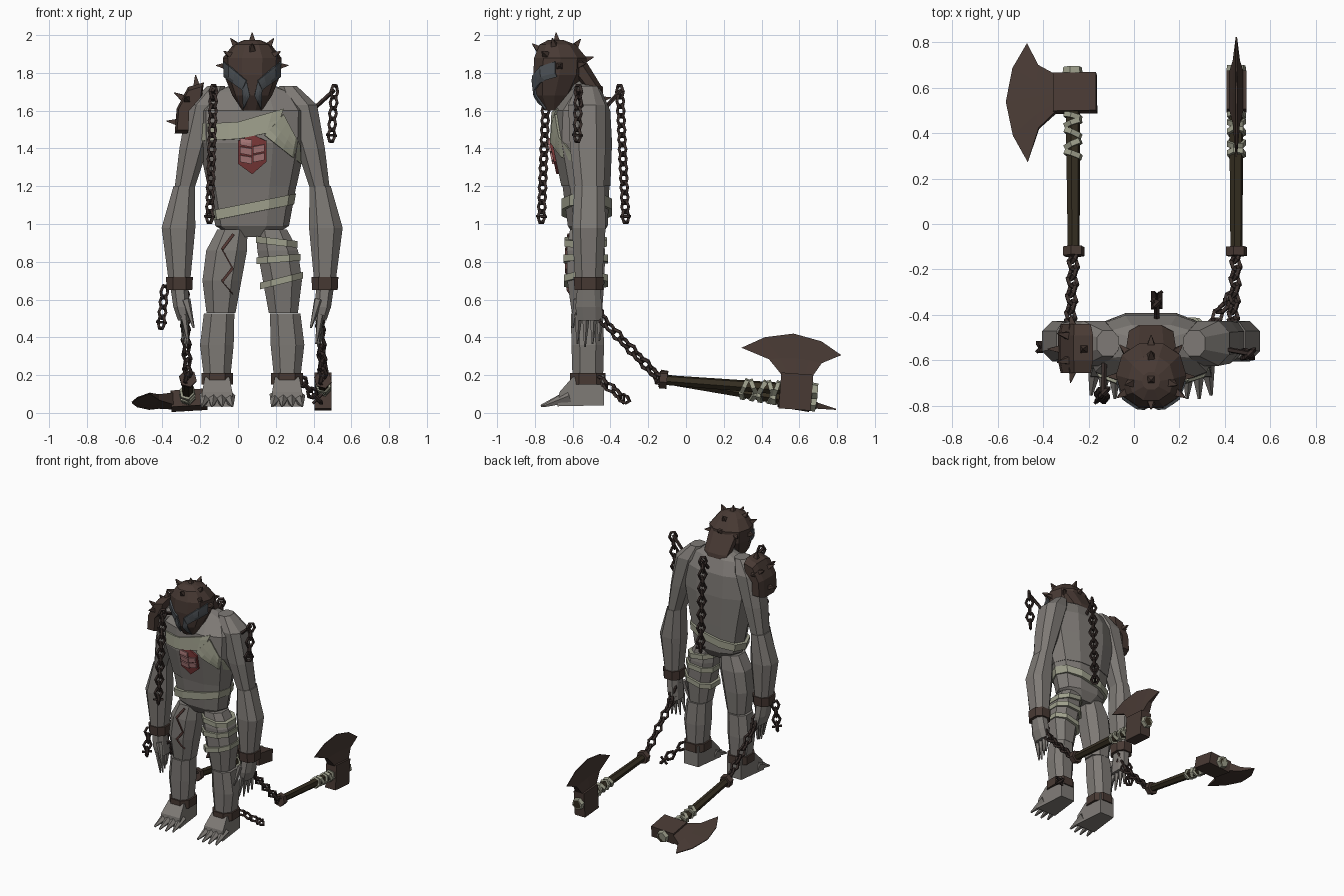
import bpy, bmesh
from math import sin, cos, pi
from mathutils import Vector as V
from mathutils.bvhtree import BVHTree

if "Cube" in bpy.data.objects:
    bpy.data.objects.remove(bpy.data.objects["Cube"])

CX = 0.075  # body centre line


def mat(name, *c):
    m = bpy.data.materials.new(name)
    m.diffuse_color = (*c, 1)
    m.use_nodes = True
    m.node_tree.nodes["Principled BSDF"].inputs["Base Color"].default_value = m.diffuse_color
    return m


SKIN = mat("skin", .21, .195, .18)
IRON = mat("rusty_iron", .065, .042, .034)
CHAIN = mat("chain_iron", .04, .027, .024)
WOOD = mat("wood", .035, .027, .015)
CLOTH = mat("cloth", .34, .345, .26)
VISOR = mat("visor", .075, .085, .095)
GORE = mat("wound", .2, .04, .04)
RIB = mat("rib", .42, .2, .2)
SCAR = mat("scar", .09, .04, .035)


def finish(name, bm, m):
    bmesh.ops.recalc_face_normals(bm, faces=bm.faces)
    me = bpy.data.meshes.new(name)
    bm.to_mesh(me)
    bm.free()
    me.materials.append(m)
    ob = bpy.data.objects.new(name, me)
    bpy.context.collection.objects.link(ob)
    return ob


def build(name, parts, m):
    """Each part is a list of rings; a part ending on its first ring is a closed loop."""
    bm = bmesh.new()
    for rings in parts:
        closed = rings[0] is rings[-1]
        vs = [[bm.verts.new(p) for p in r] for r in (rings[:-1] if closed else rings)]
        if closed:
            vs.append(vs[0])
        n = len(vs[0])
        for a, b in zip(vs, vs[1:]):
            for i in range(n):
                bm.faces.new((a[i], a[(i + 1) % n], b[(i + 1) % n], b[i]))
        if not closed:
            bm.faces.new(vs[0])
            bm.faces.new(vs[-1])
    return finish(name, bm, m)


def ring(x, y, z, rx, ry, n=8, tilt=0, e=.8):
    out = []
    for i in range(n):
        c, s = cos(2 * pi * (i + .5 * (n == 8)) / n), sin(2 * pi * (i + .5 * (n == 8)) / n)
        dx = rx * (abs(c) ** e) * (1 if c > 0 else -1)
        dy = ry * (abs(s) ** e) * (1 if s > 0 else -1)
        out.append(V((x + dx, y + dy, z + tilt * dx)))
    return out


def beam(p0, p1, r0, r1, n=6):
    p0, p1 = V(p0), V(p1)
    d = (p1 - p0).normalized()
    a = d.orthogonal().normalized()
    b = d.cross(a)
    return [[p + r * (a * cos(2 * pi * i / n) + b * sin(2 * pi * i / n)) for i in range(n)]
            for p, r in ((p0, r0), (p1, r1))]


def spike(p, d, h=.055, r=.026):
    p, d = V(p), V(d).normalized()
    return beam(p - d * .012, p + d * h, r, .003, 4)


def bvh(ob):
    bm = bmesh.new()
    bm.from_mesh(ob.data)
    t = BVHTree.FromBMesh(bm)
    bm.free()
    return t


def decal(name, ob, quads, m, off=.006):
    """Drape xz quads onto the front of an object."""
    tree, bm = bvh(ob), bmesh.new()
    for q in quads:
        bm.faces.new([bm.verts.new((x, -2, z)) for x, z in q])
    bmesh.ops.subdivide_edges(bm, edges=bm.edges[:], cuts=3, use_grid_fill=True)
    for v in bm.verts:
        h = tree.ray_cast(v.co, V((0, 1, 0)))[0]
        h = h or tree.find_nearest(V((v.co.x, -.6, v.co.z)))[0]
        v.co = h + V((0, -off, 0))
    o = finish(name, bm, m)
    s = o.modifiers.new("thick", 'SOLIDIFY')
    s.thickness, s.offset = .014, 0
    return o


def chain(name, pts, step=.052):
    pts, parts, k = [V(p) for p in pts], [], 0
    for a, b in zip(pts, pts[1:]):
        d = (b - a).normalized()
        s0 = d.orthogonal().normalized()
        n = max(1, round((b - a).length / step))
        for i in range(n + 1):
            c, k = a.lerp(b, i / n), k + 1
            s = s0 if k % 2 else d.cross(s0)
            w, rs = d.cross(s), []
            for j in range(6):
                t = 2 * pi * (j + .5) / 6
                p, r = c + d * cos(t) * .036 + s * sin(t) * .026, d * cos(t) + s * sin(t)
                rs.append([p + r * .011, p + w * .011, p - r * .011, p - w * .011])
            parts.append(rs + [rs[0]])
    e, s = pts[-1], (pts[-1] - pts[-2]).orthogonal().normalized()
    parts += [beam(e - s * .035, e + s * .035, .009, .009, 4)]
    return build(name, parts, CHAIN)


# Torso and neck
torso = build("torso", [
    [ring(CX, y, z, rx, ry, 10) for z, y, rx, ry in
     ((.93, -.52, .10, .07), (.99, -.52, .195, .11), (1.21, -.53, .235, .13))],
    [ring(CX, y, z, rx, ry, 10) for z, y, rx, ry in
     ((1.2, -.53, .235, .135), (1.43, -.55, .285, .165), (1.6, -.55, .29, .155),
      (1.7, -.53, .22, .09), (1.74, -.54, .09, .06))]], SKIN)
build("neck", [beam((CX, -.54, 1.65), (CX, -.66, 1.78), .1, .09, 8)], SKIN)

# Limbs, mirrored about the centre line
thighs = {}
for s, side in ((-1, "right"), (1, "left")):
    def limb(name, rows, n=8, m=SKIN):
        return build(f"{side}_{name}", [[ring(CX + s * d, y, z, rx, ry, n) for d, y, z, rx, ry in rows]], m)
    limb("upper_arm", ((.19, -.525, 1.73, .05, .06), (.25, -.525, 1.63, .10, .105),
                       (.31, -.52, 1.4, .08, .10), (.36, -.51, 1.18, .055, .08)))
    limb("forearm", ((.36, -.51, 1.2, .06, .085), (.39, -.515, .98, .095, .095), (.385, -.515, .69, .06, .075)))
    limb("wrist_cuff", ((.385, -.515, .65, .072, .08), (.385, -.515, .72, .076, .085)), m=IRON)
    limb("hand", ((.385, -.515, .66, .05, .065), (.375, -.515, .56, .045, .075), (.36, -.51, .49, .035, .07)))
    fingers = [beam((CX + s * .362, y, .52), (CX + s * (.338 + .01 * i), y - .005, .35 + .015 * abs(i - 1)), .022, .005, 5)
               for i, y in enumerate((-.57, -.53, -.49, -.455))]
    build(f"{side}_fingers", fingers + [beam((CX + s * .35, -.575, .6), (CX + s * .31, -.6, .45), .024, .006, 5)], SKIN)
    thighs[side] = limb("thigh", ((.105, -.53, .97, .085, .09), (.135, -.53, .86, .115, .108),
                                  (.16, -.53, .7, .11, .105), (.165, -.525, .53, .082, .085)))
    limb("shin", ((.175, -.525, .525, .086, .09), (.187, -.52, .36, .095, .092), (.185, -.52, .15, .07, .085)))
    limb("ankle_cuff", ((.185, -.52, .15, .09, .1), (.185, -.52, .212, .09, .1)), m=IRON)
    fx = CX + s * .185
    foot = [[V((fx + k * w, y, z)) for y, z, w in
             ((-.435, .04, .06), (-.435, .2, .06), (-.6, .19, .065), (-.67, .11, .08), (-.68, .035, .085))]
            for k in (-1, 1)]
    toes = [beam((fx + t * .055, -.62, .085), (fx + t * .072, -.775 + .02 * abs(t), .036), .036, .007, 5)
            for t in (-1.1, -.37, .37, 1.1)]
    build(f"{side}_foot", [foot] + toes, SKIN)

# Helmet, nape guard, visor and spikes
helmet = build("helmet", [
    [ring(CX, y, z, rx, ry, 10, e=.9) for z, y, rx, ry in
     ((1.6, -.70, .05, .05), (1.68, -.695, .105, .105), (1.79, -.67, .15, .145),
      (1.88, -.665, .155, .145), (1.95, -.68, .10, .10), (1.975, -.69, .04, .04))],
    [ring(CX, y, z, rx, ry) for z, y, rx, ry in
     ((1.87, -.6, .12, .07), (1.73, -.50, .105, .055), (1.65, -.455, .085, .02))]], IRON)
decal("visor", helmet, [q for k in (-1, 1) for q in (
    [(CX + k * x, z) for x, z in ((.148, 1.86), (.145, 1.78), (.05, 1.71), (.03, 1.76))],
    [(CX + k * x, z) for x, z in ((.03, 1.76), (.05, 1.71), (.045, 1.61), (.012, 1.68))])], VISOR)
tree, hc, sp = bvh(helmet), V((CX, -.67, 1.83)), []
for d in ((0, -.1, 1), (1, 0, .05), (-1, 0, .05), (.6, -.2, .8), (-.6, -.2, .8), (0, .6, .8), (0, -.75, .65),
          (.7, .7, .1), (-.7, .7, .1), (.8, -.5, .45), (-.8, -.5, .45), (0, 1, .3)):
    d = V(d).normalized()
    h = tree.ray_cast(hc + d, -d)[0]
    if h:
        sp.append(spike(h, d, .04))
build("helmet_spikes", sp, IRON)

# Shoulder guard with spikes
prof = ((-.18, 1.75), (-.265, 1.725), (-.325, 1.61), (-.335, 1.48), (-.265, 1.48), (-.26, 1.6), (-.19, 1.68))
build("shoulder_guard", [[[V((-.25 + (x + .25) * k, y, 1.6 + (z - 1.6) * k)) for x, z in prof]
                          for y, k in ((-.655, .85), (-.6, 1), (-.49, 1), (-.44, .85))]], IRON)
build("shoulder_spikes", [spike(p, d, .05) for p, d in (
    ((-.22, -.55, 1.74), (-.1, 0, 1)), ((-.295, -.6, 1.67), (-1, -.2, .6)), ((-.295, -.49, 1.67), (-1, .2, .6)),
    ((-.33, -.55, 1.54), (-1, 0, .1)), ((-.27, -.65, 1.66), (-.2, -1, .2)), ((-.27, -.445, 1.66), (-.2, 1, .2)))], IRON)

# Bandages
decal("chest_bandage", torso, [
    [(-.20, 1.53), (-.185, 1.44), (0, 1.45), (0, 1.54)], [(0, 1.54), (0, 1.45), (.2, 1.49), (.24, 1.61)],
    [(.24, 1.58), (.14, 1.47), (.33, 1.32), (.325, 1.42)]], CLOTH)
build("waist_bandage", [[ring(CX, -.525, z, rx, .14, 10, .2) for z, rx in ((1.06, .222), (1.115, .232))]], CLOTH)
build("thigh_bandages", [[ring(CX + d, -.53, z + k, r, r + .002, 8, t) for k in (-.018, .018)]
                         for d, z, r, t in ((.13, .905, .118, -.12), (.14, .815, .124, .08), (.155, .7, .122, .25))], CLOTH)

# Open chest wound with ribs, and thigh scar
decal("chest_wound", torso, [[(0, 1.44), (0, 1.32), (.075, 1.265), (.075, 1.475)],
                             [(.075, 1.475), (.075, 1.265), (.15, 1.33), (.15, 1.44)]], GORE)
decal("ribs", torso, [[(.01, z), (.01, z + .035), (.075, z + .025), (.075, z - .012)] for z in (1.33, 1.375, 1.42)] +
      [[(.08, z - .012), (.08, z + .025), (.14, z + .037), (.14, z)] for z in (1.34, 1.385)], RIB, .016)
zig = ((-.03, .95), (-.09, .87), (-.035, .77), (-.09, .7), (-.04, .64))
decal("thigh_scar", thighs["right"], [[(a, b), (a + .012, b - .008), (c + .012, d - .008), (c, d)]
                                     for (a, b), (c, d) in zip(zig, zig[1:])], SCAR, .003)

# Chains and the hooks they hang from
build("chain_hooks", [beam(a, b, .012, .012, 5) for a, b in (
    ((-.13, -.58, 1.64), (-.135, -.75, 1.71)), ((.1, -.44, 1.6), (.1, -.34, 1.71)),
    ((.4, -.55, 1.61), (.51, -.57, 1.71)))], CHAIN)
chain("front_chain", ((-.13, -.74, 1.7), (-.15, -.765, 1.04)))
chain("back_chain", ((.1, -.35, 1.7), (.1, -.32, 1.04)))
chain("shoulder_chain", ((.51, -.57, 1.7), (.495, -.575, 1.47)))
chain("wrist_chain", ((-.39, -.54, 1.0 - .36), (-.405, -.54, .48)))
chain("ankle_chain", ((.34, -.44, .165), (.42, -.33, .075)))


# Axes, built in a local frame: u along the handle, v toward the blade, w thickness
def axe(name, butt, tip, side, hand):
    o = V(butt)
    du = (V(tip) - o).normalized()
    dv = V(side)
    dv = (dv - du * dv.dot(du)).normalized()
    dw = du.cross(dv)

    def P(u, v=0, w=0):
        return o + du * u + dv * v + dw * w

    build(name + "_handle", [beam(P(0), P(.82), .027, .034, 6)], WOOD)
    build(name + "_pommel", [beam(P(-.02), P(.02), .048, .048, 6)], IRON)
    wraps = [beam(P(u - .01, t, 0), P(u + .012, -t, 0), .043, .043, 6)
             for u, t in ((.43, .004), (.475, -.005), (.525, .005), (.57, -.004), (.6, .003))]
    build(name + "_wraps", wraps + [beam(P(.79), P(.82), .046, .042, 6)], CLOTH)
    rows = (((.62, .075), (.66, .075), (.70, .075), (.745, .075), (.785, .075)),
            ((.55, .15), (.61, .16), (.69, .165), (.76, .16), (.83, .15)),
            ((.40, .20), (.52, .265), (.67, .295), (.82, .265), (.93, .20)))
    blade = [[P(u, v, t) for u, v in r] + [P(u, v, -t) for u, v in reversed(r)] for r, t in zip(rows, (.032, .016, .003))]
    block = [[P(u, v, w) for u, v in ((.62, -.105), (.79, -.105), (.79, .085), (.62, .085))] for w in (-.044, .044)]
    build(name + "_head", [blade, block], IRON)
    hx = V(hand)
    chain(name + "_chain", (hx, hx + V((0, .06, -.13)), P(-.02)))


axe("right_axe", (-.265, -.12, .18), (-.27, .69, .048), (-1, 0, -.06), (-.28, -.5, .62))
axe("left_axe", (.45, -.12, .175), (.45, .69, .115), (0, 0, 1), (.435, -.5, .62))
